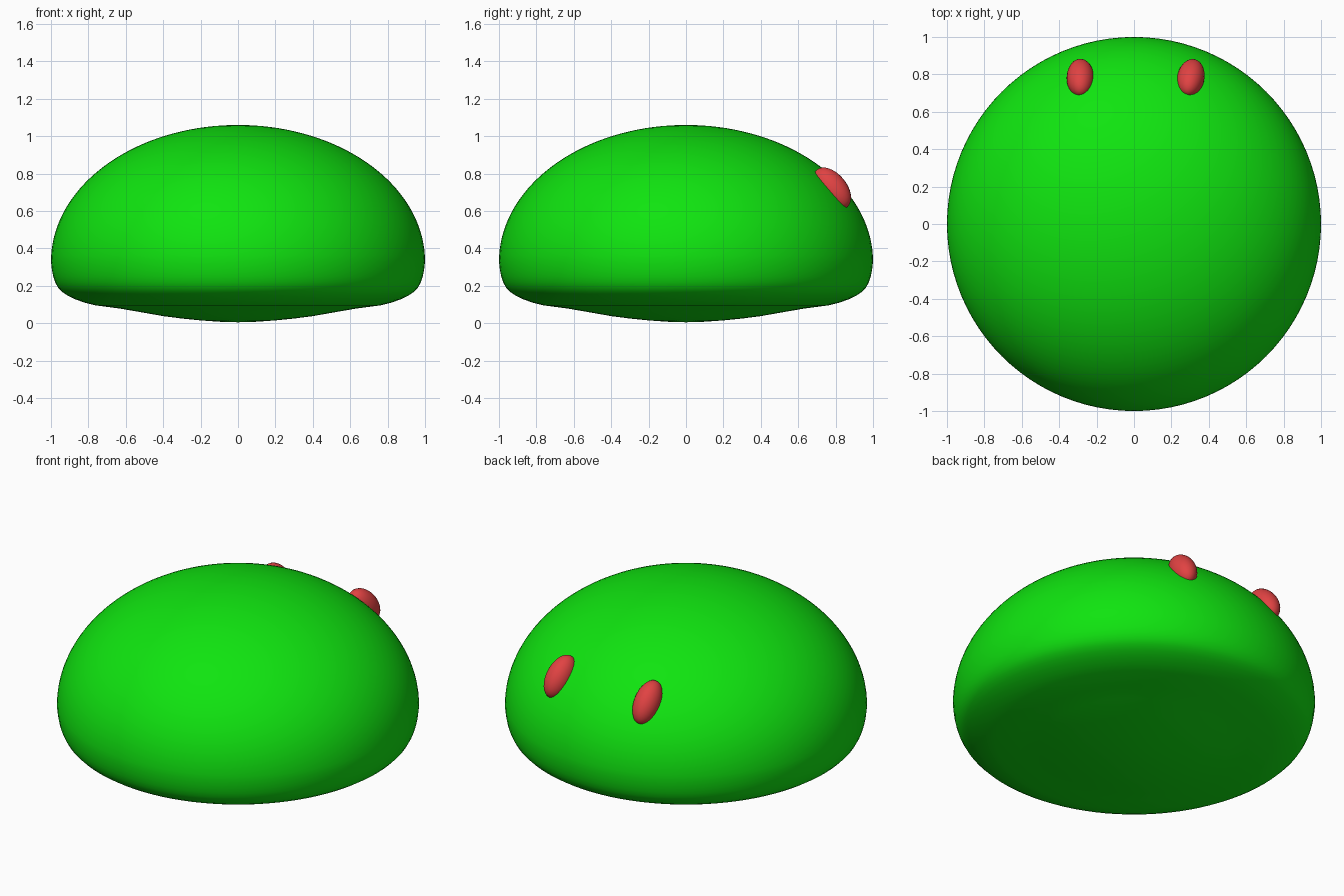
import bpy, math
from mathutils import Vector, Matrix

if "Cube" in bpy.data.objects:
    bpy.data.objects.remove(bpy.data.objects["Cube"])


def material(name, rgb):
    m = bpy.data.materials.new(name)
    m.diffuse_color = (*rgb, 1)
    m.use_nodes = True
    m.node_tree.nodes["Principled BSDF"].inputs["Base Color"].default_value = m.diffuse_color
    return m


green = material("bright green", (0.005, 0.775, 0.005))
red = material("soft red", (0.75, 0.055, 0.055))

# Body: lathed dome with a shallow, gently bulging underside
SEGS = 96
profile = [(0, 0.005), (0.1, 0.008), (0.2, 0.015), (0.3, 0.025), (0.4, 0.038),
           (0.525, 0.06), (0.63, 0.078), (0.765, 0.096), (0.82, 0.11),
           (0.87, 0.128), (0.91, 0.147), (0.94, 0.167), (0.962, 0.19),
           (0.978, 0.22), (0.988, 0.25), (0.995, 0.285)]
STEPS = 36
profile += [(math.cos(i / STEPS * math.pi / 2), 0.33 + 0.73 * math.sin(i / STEPS * math.pi / 2))
            for i in range(STEPS)]
rings = profile[1:]
verts = [(r * math.cos(2 * math.pi * s / SEGS), r * math.sin(2 * math.pi * s / SEGS), z)
         for r, z in rings for s in range(SEGS)]
bottom = len(verts)
verts += [(0, 0, profile[0][1]), (0, 0, 1.06)]
faces = []
for s in range(SEGS):
    t = (s + 1) % SEGS
    for k in range(len(rings) - 1):
        a, b = k * SEGS, (k + 1) * SEGS
        faces.append((a + s, a + t, b + t, b + s))
    last = (len(rings) - 1) * SEGS
    faces.append((bottom, t, s))
    faces.append((last + s, last + t, bottom + 1))
mesh = bpy.data.meshes.new("body")
mesh.from_pydata(verts, [], faces)
mesh.materials.append(green)
mesh.shade_smooth()
body = bpy.data.objects.new("body", mesh)
bpy.context.collection.objects.link(body)


# Eyes: ellipsoids half sunk in the dome, tilted to follow its slope
def eye(name, x, turn):
    bpy.ops.mesh.primitive_uv_sphere_add(segments=32, ring_count=16)
    o = bpy.context.object
    o.name = name
    o.data.transform(Matrix.Diagonal((0.073, 0.08, 0.13, 1)))
    o.rotation_euler = (math.radians(39.5), 0, math.radians(turn))
    o.location = Vector((x, 0.78, 0.72))
    o.data.materials.append(red)
    o.data.shade_smooth()


eye("left_eye", -0.287, 0)
eye("right_eye", 0.303, -12)
